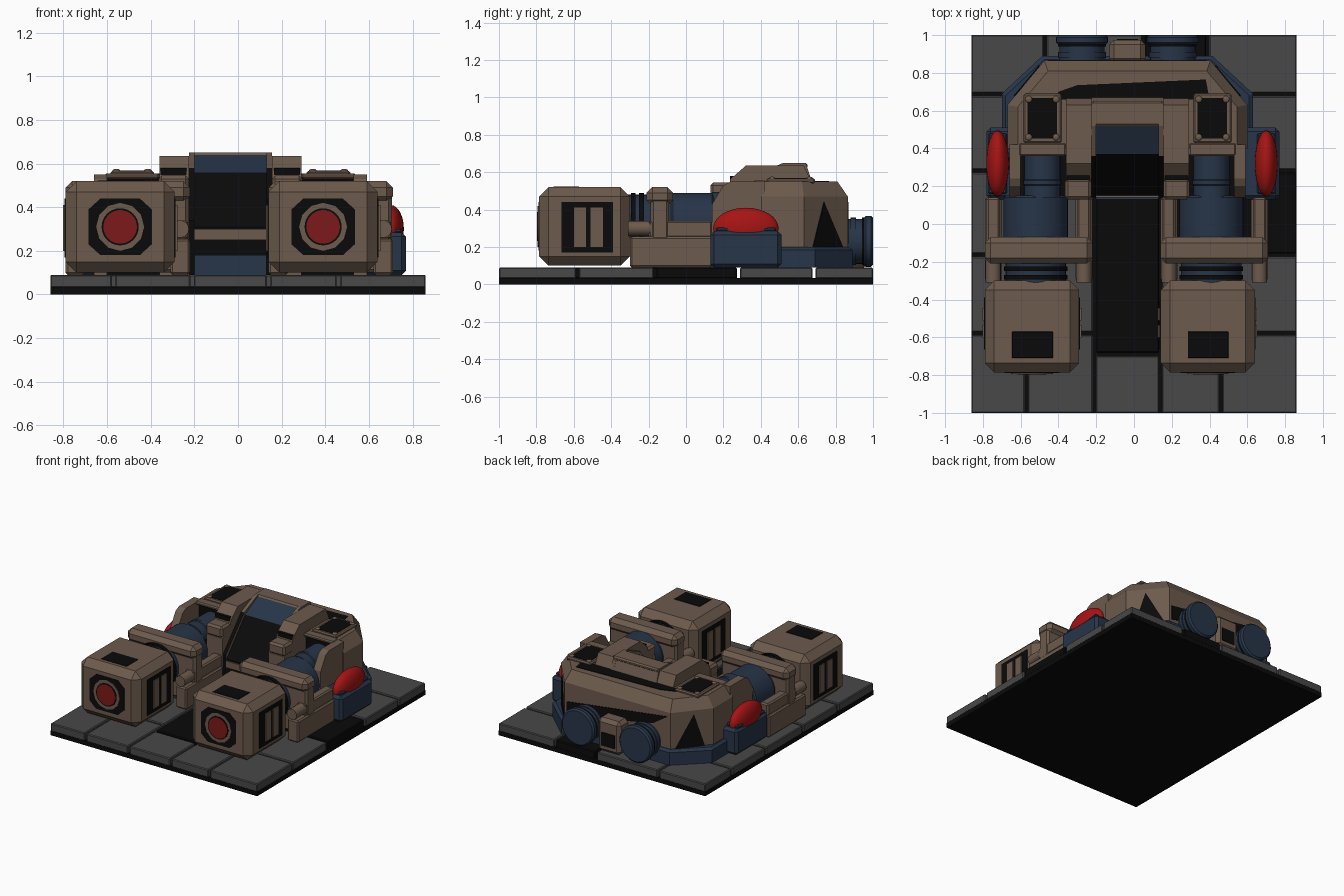
import bpy, bmesh, math
from mathutils import Matrix, Vector

if "Cube" in bpy.data.objects:
    bpy.data.objects.remove(bpy.data.objects["Cube"])

def material(name, rgb):
    m = bpy.data.materials.new(name)
    m.use_nodes = True
    m.diffuse_color = (*rgb, 1)
    m.node_tree.nodes["Principled BSDF"].inputs["Base Color"].default_value = (*rgb, 1)
    return m

TAN = material("tan armour", (.15, .103, .073))
BLUE = material("navy metal", (.02, .035, .065))
RED = material("red dome", (.38, .007, .007))
LENS = material("dark red lens", (.2, .01, .01))
BLACK = material("black", (.003, .003, .003))
STONE = material("grey paving", (.065, .065, .065))
MID = -.035  # the building's own mirror line

def finish(bm, name, mats, smooth=False):
    bmesh.ops.recalc_face_normals(bm, faces=bm.faces)
    me = bpy.data.meshes.new(name)
    bm.to_mesh(me)
    bm.free()
    for m in mats if isinstance(mats, (list, tuple)) else [mats]:
        me.materials.append(m)
    ob = bpy.data.objects.new(name, me)
    bpy.context.collection.objects.link(ob)
    if smooth:
        bpy.ops.object.select_all(action='DESELECT')
        ob.select_set(True)
        bpy.context.view_layer.objects.active = ob
        bpy.ops.object.shade_smooth_by_angle(angle=math.radians(35))
    return ob

def bevel(bm, width):
    if width:
        bmesh.ops.bevel(bm, geom=bm.edges[:], offset=width, segments=1, affect='EDGES', clamp_overlap=True)

def box(name, x, y, z, mat, chamfer=0):
    bm = bmesh.new()
    lo, hi = Vector((x[0], y[0], z[0])), Vector((x[1], y[1], z[1]))
    bmesh.ops.create_cube(bm, size=1, matrix=Matrix.Translation((lo + hi) / 2) @ Matrix.Diagonal((*(hi - lo), 1)))
    bevel(bm, chamfer)
    return finish(bm, name, mat)

def loft(name, rings, mat, colour=None):
    """Join matching rings of points and cap both ends; colour(face) picks a material index."""
    bm = bmesh.new()
    loops = [[bm.verts.new(p) for p in r] for r in rings]
    n = len(rings[0])
    for a, b in zip(loops, loops[1:]):
        for i in range(n):
            bm.faces.new((a[i], a[(i + 1) % n], b[(i + 1) % n], b[i]))
    bm.faces.new(loops[0][::-1])
    bm.faces.new(loops[-1])
    bmesh.ops.recalc_face_normals(bm, faces=bm.faces)
    bm.normal_update()
    if colour:
        for f in bm.faces:
            f.material_index = colour(f)
    return finish(bm, name, mat)

def side_prism(name, x, profile, mat, colour=None):
    return loft(name, [[(v, y, z) for y, z in profile] for v in x], mat, colour)

def tube(name, x, y, z, r, mat, chamfer=0, sides=32, r2=None):
    """Cylinder along y; r2 is the radius at the far end."""
    bm = bmesh.new()
    r2 = r if r2 is None else r2
    rings = [(y[0], r - chamfer), (y[0] + chamfer, r), (y[1] - chamfer, r2), (y[1], r2 - chamfer)]
    if not chamfer:
        rings = [rings[0], rings[-1]]
    loops = [[bm.verts.new((x + rr * math.cos(i * math.tau / sides), yy, z + rr * math.sin(i * math.tau / sides)))
              for i in range(sides)] for yy, rr in rings]
    for a, b in zip(loops, loops[1:]):
        for i in range(sides):
            bm.faces.new((a[i], a[(i + 1) % sides], b[(i + 1) % sides], b[i]))
    bm.faces.new(loops[0])
    bm.faces.new(loops[-1])
    return finish(bm, name, mat, True)

def ellipsoid(name, centre, radii, mat):
    bm = bmesh.new()
    bmesh.ops.create_uvsphere(bm, u_segments=32, v_segments=16, radius=1,
                              matrix=Matrix.Translation(centre) @ Matrix.Diagonal((*radii, 1)))
    return finish(bm, name, mat, True)

def flip(x):
    return tuple(sorted(2 * MID - v for v in x))

# Paved base
box("base_slab", (-.86, .86), (-1, 1), (0, .035), BLACK)
G = .008
rows = [((-1, -.58), (-.86, -.57, -.21), STONE), ((-1, -.69), (-.21, .14), STONE),
        ((-1, -.58), (.14, .46, .86), STONE), ((-.58, -.165), (-.86, -.21), STONE),
        ((-.58, -.165), (.14, .86), STONE), ((-.165, .28), (-.86, -.21), STONE),
        ((-.165, .28), (.14, .86), BLACK), ((-.69, .28), (-.21, .14), BLACK),
        ((.28, .685), (-.86, .86), STONE), ((.685, 1), (-.86, -.47, .05), STONE),
        ((.685, 1), (.05, .39), BLACK), ((.685, 1), (.39, .86), STONE)]
for y, xs, mat in rows:
    for a, b in zip(xs, xs[1:]):
        inner = lambda v, s, edge: v if abs(v) >= edge else v + s * G
        box("paving_tile", (inner(a, 1, .86), inner(b, -1, .86)),
            (inner(y[0], 1, 1), inner(y[1], -1, 1)), (.03, .09), mat, .006)

# Fists and forearms, one pair repeated along x
for side, ox in (("right", -.79), ("left", .14)):
    def bx(part, x, y, z, mat, c=0):
        return box(f"{side}_{part}", (ox + x[0], ox + x[1]), y, z, mat, c)
    cx = ox + .25
    bx("fist", (0, .5), (-.785, -.3), (.1, .52), TAN, .05)
    octagon = [(sx * a, sz * b) for sx, sz, a, b in
               ((1, 1, .145, .08), (1, 1, .09, .13), (-1, 1, .09, .13), (-1, 1, .145, .08),
                (-1, -1, .145, .08), (-1, -1, .09, .13), (1, -1, .09, .13), (1, -1, .145, .08))]
    loft(f"{side}_fist_socket", [[(cx + u, y, .31 + v) for u, v in octagon] for y in (-.789, -.78)], BLACK)
    tube(f"{side}_lens_ring", cx, (-.793, -.78), .31, .11, TAN, sides=12)
    tube(f"{side}_lens_gap", cx, (-.795, -.78), .31, .085, BLACK)
    tube(f"{side}_lens", cx, (-.797, -.78), .31, .077, LENS)
    bx("fist_top_plate", (.145, .36), (-.71, -.57), (.515, .523), BLACK, .002)
    for x in ((-.004, .004), (.496, .504)):
        bx("fist_side_panel", x, (-.665, -.39), (.17, .44), BLACK)
        for y in (-.6, -.51):
            bx("fist_side_bar", (x[0] - .008, x[1] + .008), (y, y + .065), (.2, .41), TAN)
    # Wrist and forearm
    tube(f"{side}_wrist", cx + .02, (-.32, -.05), .32, .16, BLUE)
    for y in (-.295, -.25):
        tube(f"{side}_wrist_ring", cx + .02, (y, y + .025), .32, .168, BLACK)
    bx("wrist_strap", (.005, .565), (-.19, -.09), (.1, .47), TAN, .015)
    bx("wrist_band", (0, .57), (-.21, -.07), (.42, .52), TAN, .03)
    for x in ((0, .09), (.48, .57)):
        bx("forearm_rail", x, (-.3, .14), (.09, .255), TAN, .01)
        bx("forearm_upper_rail", (x[0] + .01, x[1] - .01), (-.2, .14), (.25, .34), TAN, .01)
        tube(f"{side}_forearm_piston", ox + sum(x) / 2, (-.31, -.19), .3, .04, TAN, sides=16)
    tube(f"{side}_forearm", cx + .02, (-.08, .15), .32, .17, BLUE, .01)
    tube(f"{side}_upper_arm", cx + (.055 if ox < 0 else .02), (.14, .41), .4, .095, BLUE)
    tube(f"{side}_arm_collar", cx + (.055 if ox < 0 else .02), (.2, .24), .4, .1, BLUE, .01)

# Torso: rear block with chamfered corners and a sloped top edge
def plan(w, wb, yf, ym, yb, z):
    return [(MID + x, y, z) for x, y in ((-w, yf), (-w, ym), (-wb, yb), (wb, yb), (w, ym), (w, yf))]

loft("torso", [plan(.635, .44, .4, .63, .865, z) for z in (.09, .47)]
     + [plan(.58, .42, .4, .62, .81, .55)], TAN)
loft("rear_skirt", [plan(.665, .45, .48, .69, .89, .09), plan(.665, .45, .48, .69, .89, .185),
                    plan(.645, .44, .48, .68, .87, .2)], BLUE)
# Dark painted wedges on the back, the corners and the roof
loft("back_wedge", [[(MID + x, y, z) for x, z in ((-.42, .44), (.42, .33), (.42, .22), (-.3, .36))]
                    for y in (.862, .869)], BLACK)
for s in (-1, 1):
    def corner(t, z, off):
        return (MID + s * (.635 - .195 * t + off), .63 + .235 * t + off, z)
    loft("corner_wedge", [[corner(.2, .2, o), corner(.88, .2, o), corner(.45, .44, o)] for o in (0, .004)], BLACK)
loft("roof_wedge", [[(-.42, .66, z), (.4, .66, z), (.38, .765, z), (-.3, .735, z), (-.4, .7, z)]
                    for z in (.548, .554)], BLACK)

shoulder = ((.14, .09), (.14, .43), (.2, .53), (.24, .55), (.42, .55), (.42, .09))
frame = ((.14, .09), (.14, .46), (.23, .53), (.24, .565), (.32, .635), (.63, .635), (.665, .56), (.665, .09))
for name, mirror in (("right", lambda x: x), ("left", flip)):
    # Shoulder wall, arm recess and cockpit post
    side_prism(f"{name}_shoulder_wall", mirror((-.66, -.6)), shoulder, TAN)
    box(f"{name}_arm_recess", mirror((-.6, -.36)), (.15, .402), (.09, .4), BLACK)
    box(f"{name}_recess_back", mirror((-.6, -.36)), (.394, .402), (.4, .545), BLACK)
    box(f"{name}_recess_lip", mirror((-.61, -.36)), (.36, .43), (.53, .555), TAN, .008)
    side_prism(f"{name}_cockpit_post", mirror((-.36, -.225)), frame, TAN)
    box(f"{name}_post_step", mirror((-.355, -.235)), (.235, .305), (.5, .58), BLACK)
    box(f"{name}_post_foot", mirror((-.365, -.225)), (.13, .24), (.46, .545), TAN, .015)
    # Bolted roof hatch
    hx = mirror((-.585, -.385))
    box(f"{name}_hatch", hx, (.43, .69), (.54, .566), TAN, .008)
    box(f"{name}_hatch_panel", (hx[0] + .022, hx[1] - .022), (.452, .668), (.56, .569), BLACK)
    for x in (hx[0] + .028, hx[1] - .028):
        for y in (.46, .66):
            ellipsoid("hatch_bolt", (x, y, .566), (.018, .018, .01), TAN)
    # Rear thruster
    tx = sum(mirror((-.275, -.275))) / 2
    tube(f"{name}_thruster_neck", tx, (.85, .96), .23, .12, BLUE)
    tube(f"{name}_thruster_seal", tx, (.94, .96), .23, .127, BLACK)
    tube(f"{name}_thruster_rim", tx, (.88, .91), .23, .127, BLUE)
    tube(f"{name}_thruster_disc", tx, (.95, 1), .23, .137, BLUE, .012)

box("rear_block", (-.13, .06), (.85, .975), (.09, .34), TAN, .025)
box("rear_block_vent", (-.09, .02), (.97, .98), (.14, .24), BLACK)

# Cockpit: dark sloping door, glass above it, tan roof
def cockpit_colour(f):
    c = f.calc_center_median()
    if c.z > .57 and f.normal.y < -.2 and abs(f.normal.x) < .5:
        return 2
    return 1 if c.y < .38 and abs(f.normal.x) < .5 else 0
side_prism("cockpit", (-.2, .13), ((.15, .09), (.15, .31), (.37, .56), (.52, .64), (.64, .64), (.67, .56), (.67, .09)),
           (TAN, BLACK, BLUE), cockpit_colour)
for x in ((-.225, -.2), (.13, .155)):
    side_prism("cockpit_frame", x, ((.14, .09), (.14, .34), (.36, .58), (.52, .65), (.64, .65), (.67, .56), (.67, .09)),
               (TAN, BLACK), lambda f: int(f.calc_center_median().y < .3 and abs(f.normal.x) < .5))
box("cockpit_roof", (-.225, .155), (.52, .65), (.62, .65), TAN, .01)
box("door_sill", (-.2, .13), (.14, .155), (.25, .3), TAN)
box("door_step", (-.2, .13), (.13, .16), (.09, .18), BLUE)

# Side pods with red domes
for name, x, cx in (("right", (-.78, -.63), -.722), ("left", (.57, .77), .7)):
    box(f"{name}_pod", x, (.13, .51), (.09, .285), BLUE, .02)
    box(f"{name}_pod_seal", (cx - .05, cx + .05), (.16, .48), (.28, .305), BLUE, .008)
    ellipsoid(f"{name}_dome", (cx, .32, .3), (.06, .175, .11), RED)
